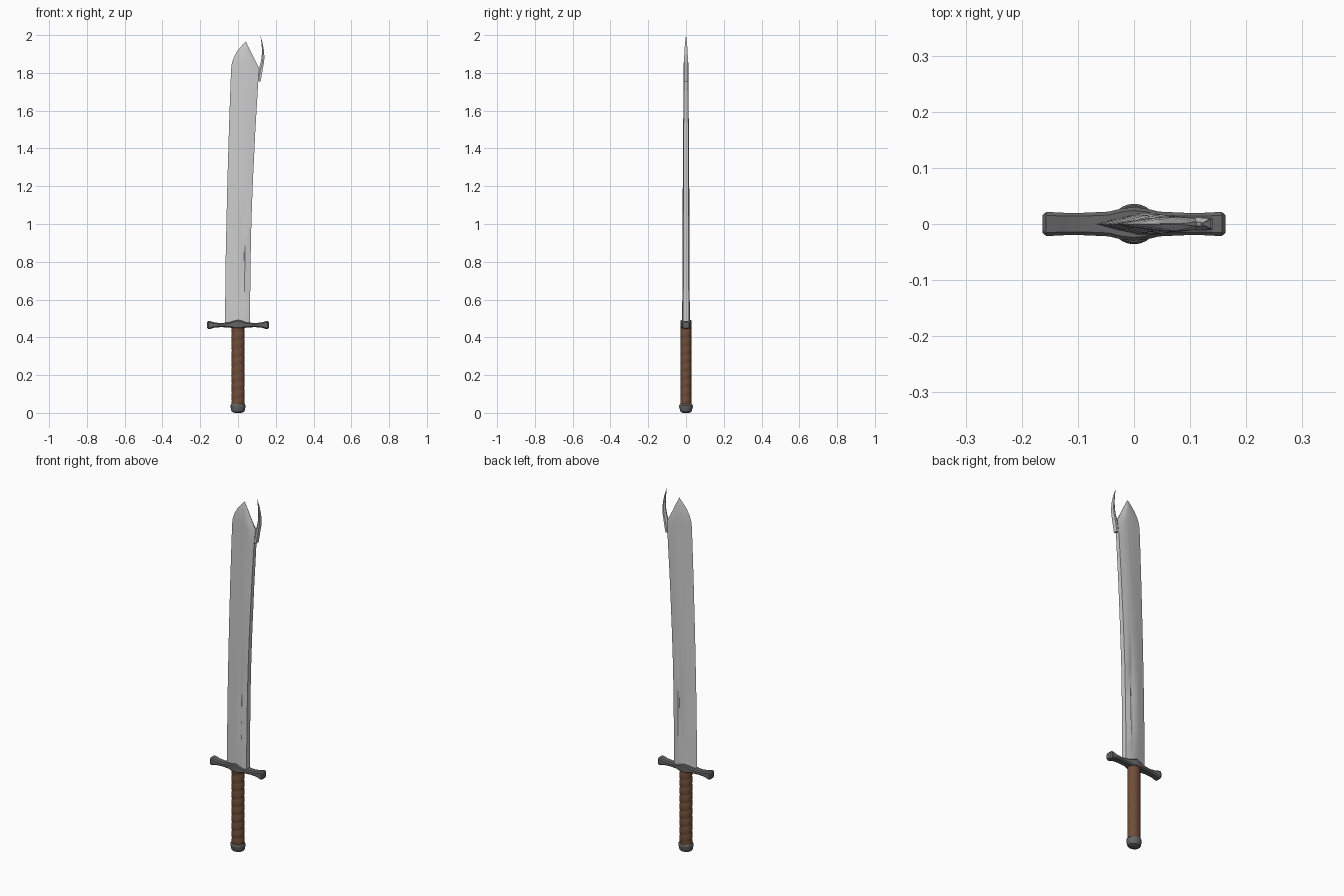
import bpy, bmesh, math


def material(name, rgb):
    m = bpy.data.materials.new(name)
    m.diffuse_color = (*rgb, 1)
    return m


def loft(name, rings, mat=None, angle=30):
    """Skin equal-length rings of points and cap both ends."""
    bm = bmesh.new()
    rows = [[bm.verts.new(p) for p in ring] for ring in rings]
    n = len(rows[0])
    for a, b in zip(rows, rows[1:]):
        for i in range(n):
            j = (i + 1) % n
            bm.faces.new((a[i], a[j], b[j], b[i]))
    bm.faces.new(rows[0][::-1])
    bm.faces.new(rows[-1])
    bmesh.ops.remove_doubles(bm, verts=bm.verts, dist=0.0002)
    bmesh.ops.recalc_face_normals(bm, faces=bm.faces)
    me = bpy.data.meshes.new(name)
    bm.to_mesh(me)
    bm.free()
    ob = bpy.data.objects.new(name, me)
    bpy.context.collection.objects.link(ob)
    if mat:
        me.materials.append(mat)
    bpy.ops.object.select_all(action='DESELECT')
    ob.select_set(True)
    bpy.context.view_layer.objects.active = ob
    bpy.ops.object.shade_smooth_by_angle(angle=math.radians(angle))
    return ob


iron = material("dark_iron", (0.13, 0.13, 0.13))
leather = material("brown_leather", (0.16, 0.075, 0.04))


# Blade: sharp edge on the left, flat spine on the right, shallow fuller
def blade_ring(z, xl, xr, t, s, g):
    prof = [(0.3, 0.55 * t), (0.55, 0.92 * t), (0.64, t * (1 - g)),
            (0.73, t * (1 - g)), (0.77, t), (1, s)]
    side = [(xl + u * (xr - xl), y) for u, y in prof]
    return ([(xl, 0, z)] + [(x, -y, z) for x, y in side]
            + [(x, y, z) for x, y in reversed(side)])


blade_rows = [  # z, edge x, spine x, half thickness, spine half, fuller depth
    (0.46, -0.068, 0.064, 0.020, 0.015, 0.0),
    (0.56, -0.068, 0.064, 0.020, 0.015, 0.0),
    (0.66, -0.067, 0.065, 0.0195, 0.0145, 0.25),
    (0.83, -0.065, 0.067, 0.019, 0.014, 0.25),
    (1.02, -0.061, 0.071, 0.018, 0.0135, 0.18),
    (1.23, -0.056, 0.079, 0.017, 0.013, 0.0),
    (1.50, -0.048, 0.092, 0.015, 0.012, 0.0),
    (1.70, -0.041, 0.104, 0.0135, 0.0115, 0.0),
    (1.78, -0.038, 0.109, 0.013, 0.010, 0.0),
    (1.825, -0.036, 0.111, 0.0125, 0.004, 0.0),
    (1.855, -0.032, 0.096, 0.012, 0.002, 0.0),
    (1.885, -0.021, 0.081, 0.010, 0.001, 0.0),
    (1.915, -0.004, 0.067, 0.008, 0.001, 0.0),
    (1.945, 0.021, 0.052, 0.004, 0.001, 0.0),
    (1.966, 0.042, 0.042, 0.0, 0.0, 0.0),
]
loft("blade", [blade_ring(*r) for r in blade_rows])

# Hook rising from the spine beside the tip notch
hook_rows = [  # z, inner x, outer x, half thickness
    (1.755, 0.098, 0.120, 0.0115), (1.79, 0.103, 0.126, 0.0115),
    (1.825, 0.111, 0.132, 0.011), (1.85, 0.119, 0.137, 0.0105),
    (1.88, 0.125, 0.140, 0.010), (1.92, 0.127, 0.137, 0.008),
    (1.96, 0.124, 0.130, 0.005), (2.0, 0.118, 0.118, 0.0),
]
loft("hook", [[(a, -y * 0.3, z), ((a + b) / 2, -y, z), (b, -y, z),
               (b, y, z), ((a + b) / 2, y, z), (a, y * 0.3, z)]
              for z, a, b, y in hook_rows])

# Crossguard: chamfered sections mirrored about the middle
half = [  # x, z low, z high, half depth
    (0, 0.446, 0.492, 0.030), (0.02, 0.447, 0.488, 0.028),
    (0.045, 0.452, 0.480, 0.022), (0.09, 0.454, 0.475, 0.020),
    (0.125, 0.451, 0.479, 0.020), (0.145, 0.445, 0.485, 0.021),
    (0.157, 0.444, 0.486, 0.021), (0.163, 0.450, 0.480, 0.016),
]


def guard_ring(x, lo, hi, y):
    c = 0.006
    return [(x, -y, lo + c), (x, -y + c, lo), (x, y - c, lo), (x, y, lo + c),
            (x, y, hi - c), (x, y - c, hi), (x, -y + c, hi), (x, -y, hi - c)]


guard = [(-x, a, b, y) for x, a, b, y in half[:0:-1]] + half
loft("crossguard", [guard_ring(*r) for r in guard], iron)


# Round parts: oval rings stacked in z
def oval(z, rx, ry, n=24, wave=None):
    ring = []
    for i in range(n):
        a = math.tau * i / n
        k = wave(z, a) if wave else 1
        ring.append((rx * k * math.cos(a), ry * k * math.sin(a), z))
    return ring


# Leather grip with a spiral wrap
def wrap(z, a):
    return 1 + 0.07 * (abs(math.sin(math.pi * z / 0.044 - a / 2)) - 0.5)


loft("grip", [oval(0.035 + 0.415 * i / 90, 0.034, 0.029, 24, wrap)
              for i in range(91)], leather, 40)

# Pommel cap
loft("pommel", [oval(z, r, r * 0.9) for z, r in
                [(0, 0.018), (0.006, 0.032), (0.012, 0.036), (0.022, 0.037),
                 (0.030, 0.040), (0.040, 0.040), (0.046, 0.036)]], iron)
